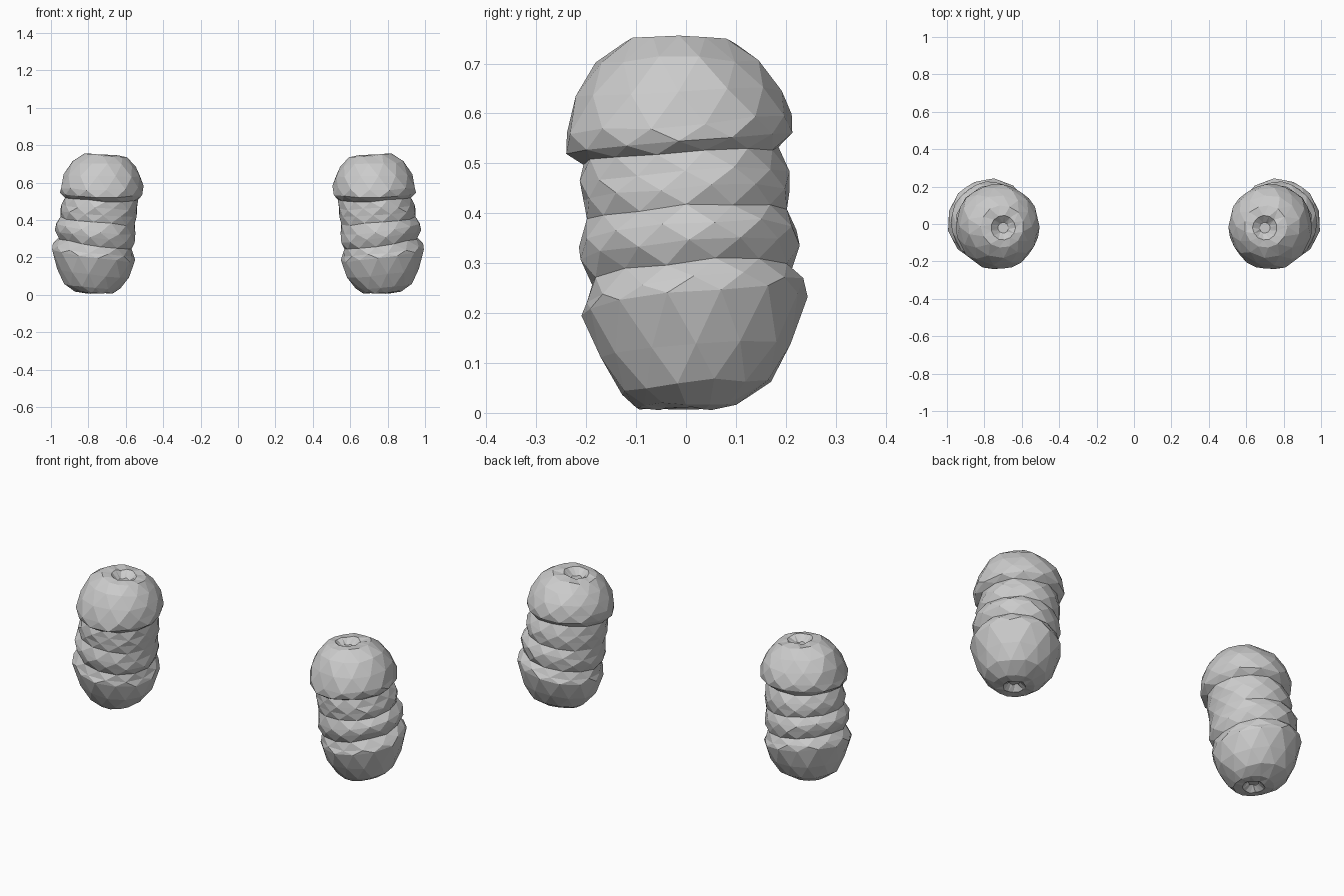
import bpy, bmesh, math, random

random.seed(4)
SIDES = 13

# Ring stack: z, centre x, centre y, radius x, radius y, slope x, slope y
RINGS = [
    (0.035, 0.77, 0.00, 0.025, 0.025, 0.00, 0.00),   # bottom dimple
    (0.010, 0.77, 0.00, 0.055, 0.055, 0.00, 0.00),
    (0.014, 0.77, 0.00, 0.100, 0.100, 0.04, 0.04),
    (0.050, 0.78, 0.02, 0.150, 0.150, 0.08, 0.06),   # lower bulb
    (0.120, 0.775, 0.02, 0.192, 0.192, 0.12, 0.08),
    (0.215, 0.775, 0.017, 0.220, 0.222, 0.14, 0.09),
    (0.242, 0.773, 0.015, 0.213, 0.215, 0.14, 0.09),
    (0.277, 0.762, 0.010, 0.194, 0.200, 0.14, 0.08),  # groove
    (0.318, 0.764, 0.006, 0.213, 0.217, 0.14, 0.08),  # middle rib
    (0.352, 0.762, 0.005, 0.213, 0.217, 0.13, 0.08),
    (0.397, 0.748, 0.000, 0.196, 0.200, 0.10, 0.06),  # groove
    (0.435, 0.745, 0.000, 0.204, 0.206, 0.08, 0.06),  # soft rib
    (0.472, 0.740, -0.002, 0.202, 0.206, 0.06, 0.06),
    (0.515, 0.733, -0.010, 0.193, 0.196, 0.02, 0.07),  # groove
    (0.540, 0.730, -0.015, 0.218, 0.225, 0.00, 0.09),  # upper bulb
    (0.578, 0.730, -0.015, 0.219, 0.226, 0.00, 0.08),
    (0.640, 0.726, -0.015, 0.203, 0.205, 0.03, 0.03),
    (0.700, 0.718, -0.014, 0.168, 0.165, 0.06, 0.00),
    (0.742, 0.705, -0.014, 0.113, 0.113, 0.09, 0.00),
    (0.745, 0.700, -0.020, 0.065, 0.065, 0.05, 0.00),  # top dimple
    (0.715, 0.700, -0.020, 0.028, 0.028, 0.00, 0.00),
]


def ribbed_body(name):
    bm = bmesh.new()
    rows = []
    for i, (z, cx, cy, rx, ry, sx, sy) in enumerate(RINGS):
        row = []
        for k in range(SIDES):
            a = math.tau * (k + 0.5 * (i % 2)) / SIDES
            f = 1.012 + random.uniform(-0.02, 0.02)
            dx, dy = rx * f * math.cos(a), ry * f * math.sin(a)
            dz = sx * dx + sy * dy + random.uniform(-0.005, 0.005)
            row.append(bm.verts.new((cx + dx, cy + dy, max(0, z + dz))))
        rows.append(row)
    # staggered rings joined by triangles
    for i in range(len(rows) - 1):
        lo, hi = rows[i], rows[i + 1]
        for k in range(SIDES):
            n = (k + 1) % SIDES
            if i % 2 == 0:
                bm.faces.new((lo[k], lo[n], hi[k]))
                bm.faces.new((lo[n], hi[n], hi[k]))
            else:
                bm.faces.new((lo[k], hi[n], hi[k]))
                bm.faces.new((lo[k], lo[n], hi[n]))
    bm.faces.new(rows[0][::-1])
    bm.faces.new(rows[-1])
    bmesh.ops.recalc_face_normals(bm, faces=bm.faces)
    me = bpy.data.meshes.new(name)
    bm.to_mesh(me)
    bm.free()
    ob = bpy.data.objects.new(name, me)
    bpy.context.collection.objects.link(ob)
    return ob


# Pair of ribbed capsules, mirrored across x = 0
pair = ribbed_body("ribbed_capsule_pair")
mirror = pair.modifiers.new("mirror", 'MIRROR')
mirror.use_axis[0] = True
